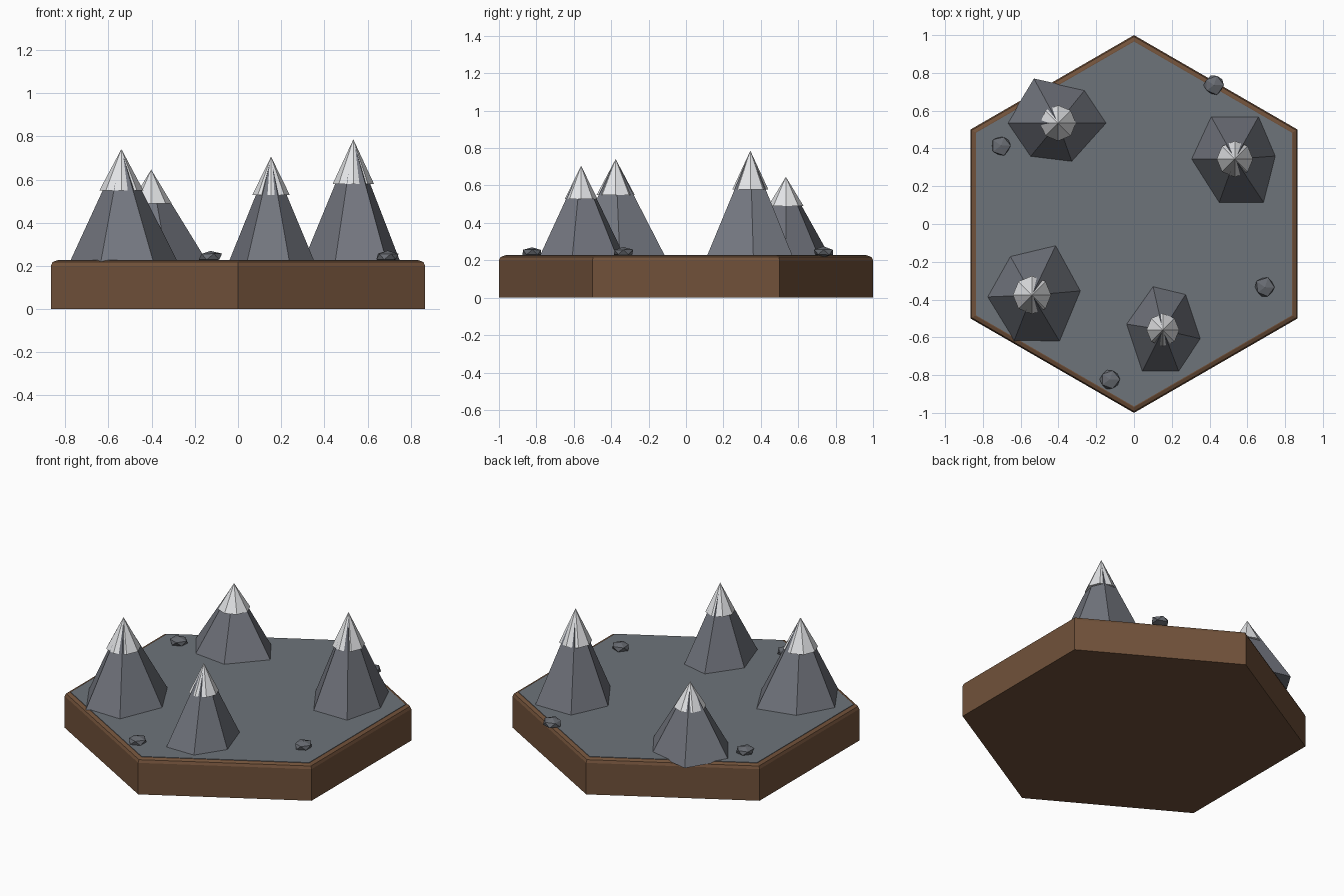
import bpy, bmesh, math, random
from mathutils import Vector

if "Cube" in bpy.data.objects:
    bpy.data.objects.remove(bpy.data.objects["Cube"])

random.seed(4)
TOP = 0.225


def material(name, rgb):
    m = bpy.data.materials.new(name)
    m.diffuse_color = (*rgb, 1)
    m.use_nodes = True
    m.node_tree.nodes["Principled BSDF"].inputs["Base Color"].default_value = m.diffuse_color
    return m


EARTH = material("brown earth", (0.165, 0.083, 0.042))
GROUND = material("stony ground", (0.155, 0.175, 0.195))
STONE = material("mountain stone", (0.17, 0.18, 0.21))
BOULDER = material("boulder grey", (0.14, 0.15, 0.17))
SNOW = material("snow white", (0.83, 0.84, 0.86))


def finish(name, bm, mat):
    bmesh.ops.recalc_face_normals(bm, faces=bm.faces)
    me = bpy.data.meshes.new(name)
    bm.to_mesh(me)
    bm.free()
    me.materials.append(mat)
    ob = bpy.data.objects.new(name, me)
    bpy.context.collection.objects.link(ob)
    return ob


def hex_slab(name, rings, mat):
    """Stack of hexagon rings (radius, z), corners pointing to +y and -y."""
    bm = bmesh.new()
    loops = [[bm.verts.new((r * math.sin(i * math.pi / 3), r * math.cos(i * math.pi / 3), z))
              for i in range(6)] for r, z in rings]
    for a, b in zip(loops, loops[1:]):
        for i in range(6):
            j = (i + 1) % 6
            bm.faces.new((a[i], a[j], b[j], b[i]))
    bm.faces.new(loops[0])
    bm.faces.new(loops[-1])
    return finish(name, bm, mat)


def spire(name, apex, foot, mat):
    """Closed pyramid over any foot polygon."""
    bm = bmesh.new()
    tip = bm.verts.new(apex)
    vs = [bm.verts.new(p) for p in foot]
    for i, v in enumerate(vs):
        bm.faces.new((v, vs[(i + 1) % len(vs)], tip))
    bm.faces.new(vs)
    return finish(name, bm, mat)


# Tile: earth block with a rounded top rim, and the stony ground on it
hex_slab("tile_base", [(1, 0), (1, 0.2), (0.992, 0.217), (0.971, TOP)], EARTH)
hex_slab("tile_ground", [(0.966, TOP - 0.01), (0.966, TOP + 0.003)], GROUND)

# Mountains: apex, then uneven foot corners in plan
mountains = {
    "back_left": ((-0.402, 0.534, 0.642),
                  [(-.53, .77), (-.26, .71), (-.143, .534), (-.328, .328), (-.55, .355), (-.672, .534)]),
    "back_right": ((0.534, 0.344, 0.782),
                   [(.407, .571), (.661, .571), (.751, .36), (.688, .111), (.45, .111), (.302, .344)]),
    "front_left": ((-0.54, -0.376, 0.737),
                   [(-.656, -.169), (-.413, -.111), (-.28, -.354), (-.392, -.624), (-.635, -.619), (-.778, -.386)]),
    "front_right": ((0.153, -0.561, 0.702),
                    [(.1, -.328), (.275, -.37), (.354, -.608), (.238, -.783), (.042, -.783), (-.042, -.529)]),
}
for key, (apex, foot) in mountains.items():
    spire("mountain_" + key, apex, [(x, y, TOP - 0.005) for x, y in foot], STONE)
    # Eight-sided snow cap whose ridges break through the stone faces
    ax, ay, az = apex
    mean = sum(math.hypot(x - ax, y - ay) for x, y in foot) / len(foot)
    r, z = 0.385 * mean, az - 0.365 * (az - TOP)
    ring = [(ax + r * math.cos(i * math.pi / 4), ay + r * math.sin(i * math.pi / 4), z)
            for i in range(8)]
    spire("snow_cap_" + key, (ax, ay, az + 0.004), ring, SNOW)

# Boulders: flattened, jittered icosahedra
for i, (x, y) in enumerate([(-.704, .415), (.423, .735), (.693, -.335), (-.128, -.822)]):
    bm = bmesh.new()
    bmesh.ops.create_icosphere(bm, subdivisions=1, radius=1)
    for v in bm.verts:
        k = random.uniform(0.9, 1.12)
        v.co = Vector((x + v.co.x * k * 0.056, y + v.co.y * k * 0.056, 0.243 + v.co.z * k * 0.029))
    finish(f"boulder_{i + 1}", bm, BOULDER)
